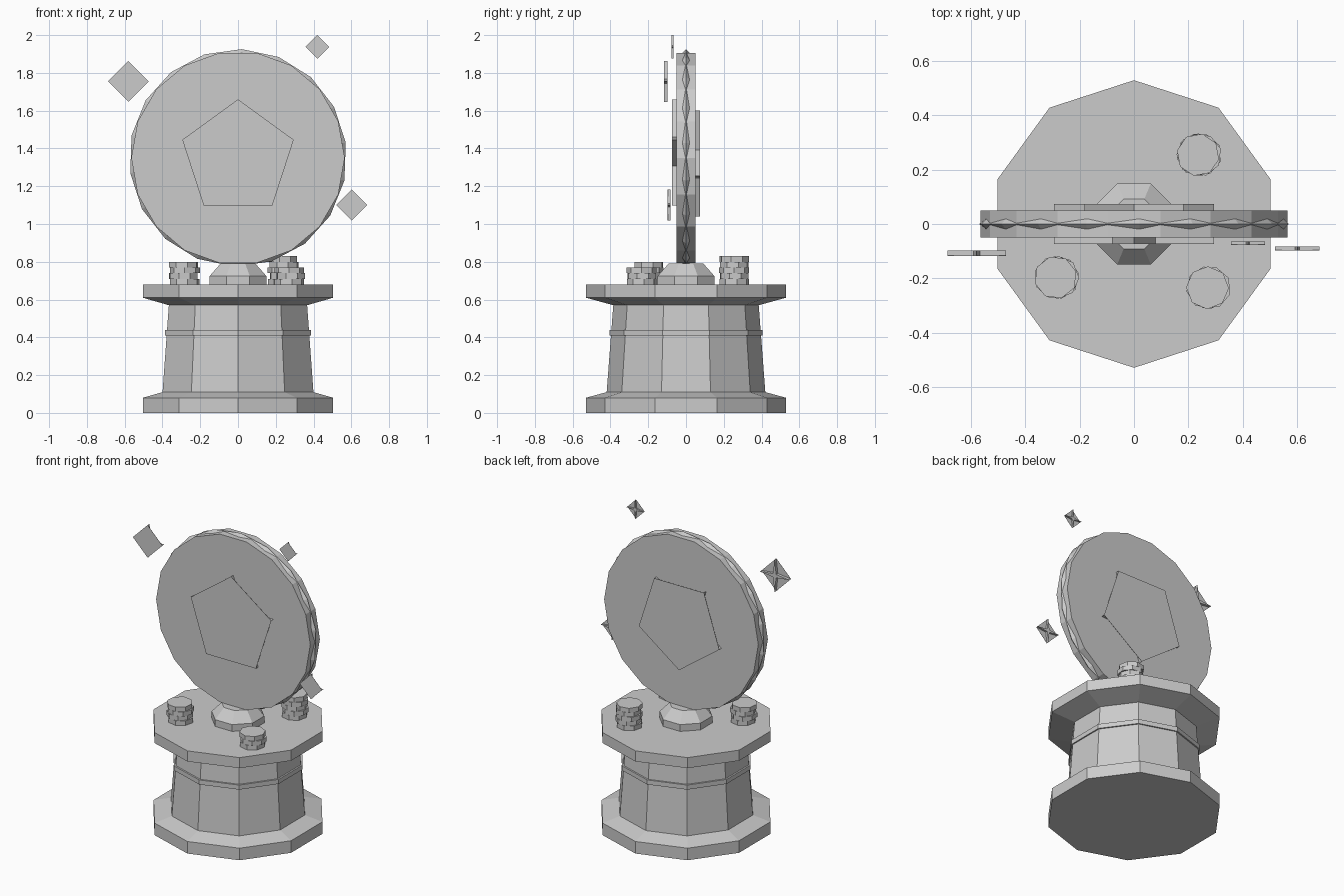
import bpy
import bmesh
from math import radians, sin, cos, pi

cube = bpy.data.objects.get("Cube")
if cube:
    bpy.data.objects.remove(cube, do_unlink=True)

stone = bpy.data.materials.new("plain_grey")
stone.use_nodes = True
grey = (0.6, 0.6, 0.6, 1)
stone.diffuse_color = grey
stone.node_tree.nodes["Principled BSDF"].inputs["Base Color"].default_value = grey


def turned(name, profile, sides, start=0, loc=(0, 0, 0), upright=False, notch=1, closed=False):
    """Spin (radius, height) points; notch shrinks every second corner into a star."""
    bm = bmesh.new()
    rings = []
    for radius, height in profile:
        ring = []
        for i in range(sides):
            a = radians(start) + 2 * pi * i / sides
            r = radius * (notch if i % 2 else 1)
            ring.append(bm.verts.new((r * cos(a), r * sin(a), height)))
        rings.append(ring)
    pairs = list(zip(rings, rings[1:]))
    if closed:
        pairs.append((rings[-1], rings[0]))
    else:
        bm.faces.new(rings[0][::-1])
        bm.faces.new(rings[-1])
    for low, high in pairs:
        for i in range(sides):
            j = (i + 1) % sides
            bm.faces.new((low[i], low[j], high[j], high[i]))
    bmesh.ops.recalc_face_normals(bm, faces=bm.faces)
    mesh = bpy.data.meshes.new(name)
    bm.to_mesh(mesh)
    bm.free()
    mesh.materials.append(stone)
    ob = bpy.data.objects.new(name, mesh)
    ob.location = loc
    if upright:
        ob.rotation_euler.x = pi / 2
    bpy.context.collection.objects.link(ob)
    return ob


def faced_star(name, points, radius, notch, depth, start, loc, back=False):
    """Star with a thin straight-edged plate on its outer side."""
    skin = 0.001
    body = (-depth / 2, depth / 2 - skin)
    plate = (depth / 2 - skin, depth / 2)
    parts = [
        turned(name + "_star", [(radius, h) for h in body], points * 2, start, loc, True, notch),
        turned(name + "_plate", [(radius, h) for h in plate], points, start, loc, True),
    ]
    if back:
        for ob in parts:
            ob.rotation_euler.x = -pi / 2


# Ten-sided pedestal
turned("pedestal", [(0.53, 0), (0.53, 0.08), (0.42, 0.11), (0.385, 0.57),
                    (0.53, 0.61), (0.53, 0.68)], 10, 90)
turned("pedestal_band", [(0.406, 0.41), (0.406, 0.44)], 10, 90)

# Octagonal foot under the disc
turned("disc_foot", [(0.162, 0.68), (0.162, 0.725), (0.1, 0.79)], 8, 22.5)

# Upright disc with a ridged rim
CENTRE = 1.35
turned("disc", [(0.565, -0.05), (0.565, 0.05)], 18, 0, (0, 0, CENTRE), True)
turned("disc_rim", [(0.576, 0), (0.546, 0.03), (0.516, 0), (0.546, -0.03)], 18, 8,
       (0, 0, CENTRE), True, closed=True)

# Emblems on both faces, the rear one pointing down
for name, side in (("front_emblem", -1), ("back_emblem", 1)):
    faced_star(name, 5, 0.31, 0.44, 0.026, 90, (0, side * 0.06, CENTRE), side > 0)

# Floating four-pointed sparkles
for name, radius, loc in (("large_sparkle", 0.108, (-0.58, -0.108, 1.755)),
                          ("small_sparkle", 0.063, (0.42, -0.071, 1.938)),
                          ("medium_sparkle", 0.082, (0.602, -0.09, 1.1))):
    faced_star(name, 4, radius, 0.15, radius * 0.18, 90, loc)

# Stacks of eight-sided tokens on the pedestal
for name, x, y, count in (("right_stack", -0.285, -0.197, 4),
                          ("left_stack", 0.275, -0.235, 3),
                          ("back_stack", 0.24, 0.255, 5)):
    for k in range(count):
        shift = 0.004 * (-1) ** (count - k)
        turned(f"{name}_token_{k + 1}", [(0.079, 0), (0.079, 0.03)], 8, 10 + 17 * k,
               (x + shift, y, 0.68 + 0.03 * k))
